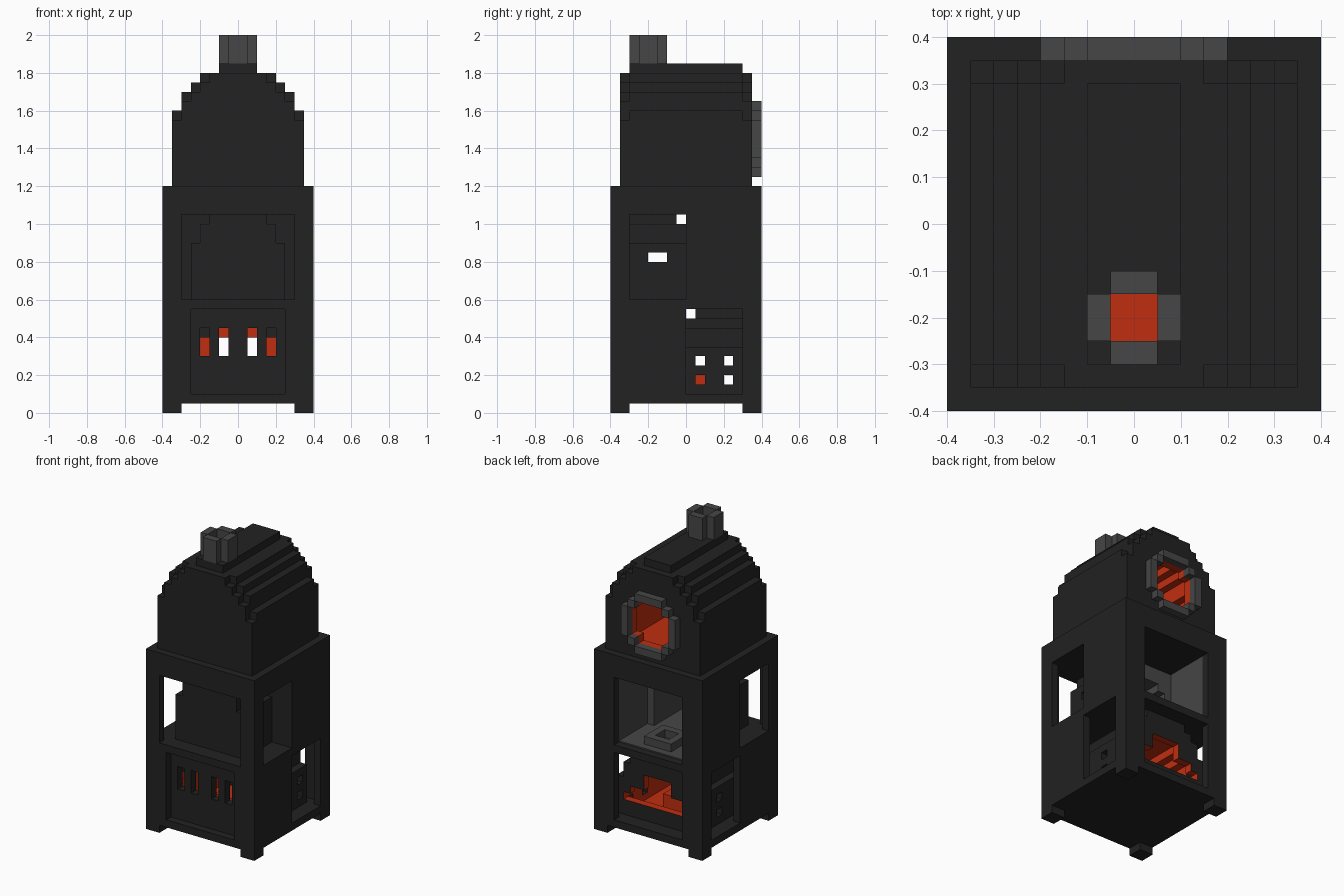
import bpy, bmesh
from mathutils import Vector

old = bpy.data.objects.get("Cube")
if old:
    bpy.data.objects.remove(old, do_unlink=True)


def material(name, rgb):
    m = bpy.data.materials.new(name)
    m.use_nodes = True
    m.diffuse_color = (*rgb, 1)
    m.node_tree.nodes["Principled BSDF"].inputs["Base Color"].default_value = (*rgb, 1)
    return m


DARK = material("charcoal iron", (0.016, 0.016, 0.016))
GREY = material("grey metal", (0.061, 0.061, 0.061))
RED = material("ember red", (0.53, 0.027, 0.005))

AXES = {'x': (1, 2, 0), 'y': (0, 2, 1), 'z': (0, 1, 2)}  # plane u, plane v, depth


def inside(rects, u, v):
    return any(a < u < c and b < v < d for a, b, c, d in rects)


def plate(name, axis, lo, hi, fills, holes=(), mat=DARK, lining=None, lined=()):
    """Extrude the union of fill rectangles minus holes along an axis.
    lined: 'lo', 'hi' or 'holes' picks the faces that get the lining material."""
    iu, iv, iw = AXES[axis]

    def point(u, v, w):
        p = Vector((0, 0, 0))
        p[iu], p[iv], p[iw] = u, v, w
        return p

    rects = list(fills) + list(holes)
    us = sorted({round(k, 4) for r in rects for k in (r[0], r[2])})
    vs = sorted({round(k, 4) for r in rects for k in (r[1], r[3])})
    bm = bmesh.new()
    grid = {}

    def vert(u, v):
        if (u, v) not in grid:
            grid[u, v] = bm.verts.new(point(u, v, lo))
        return grid[u, v]

    for a, c in zip(us, us[1:]):
        for b, d in zip(vs, vs[1:]):
            u, v = (a + c) / 2, (b + d) / 2
            if inside(fills, u, v) and not inside(holes, u, v):
                bm.faces.new([vert(a, b), vert(c, b), vert(c, d), vert(a, d)])
    ext = bmesh.ops.extrude_face_region(bm, geom=bm.faces[:], use_keep_orig=True)
    moved = [g for g in ext["geom"] if isinstance(g, bmesh.types.BMVert)]
    bmesh.ops.translate(bm, verts=moved, vec=point(0, 0, hi - lo))
    bmesh.ops.recalc_face_normals(bm, faces=bm.faces[:])
    # Line the chosen end or the walls of the holes
    for f in bm.faces:
        c, n = f.calc_center_median(), f.normal
        if abs(n[iw]) > 0.5:
            side = 'lo' if c[iw] < (lo + hi) / 2 else 'hi'
            f.material_index = int(side in lined)
        else:
            q = c + n * 0.005
            f.material_index = int('holes' in lined and inside(holes, q[iu], q[iv]))
    me = bpy.data.meshes.new(name)
    bm.to_mesh(me)
    bm.free()
    me.materials.append(mat)
    me.materials.append(lining or mat)
    ob = bpy.data.objects.new(name, me)
    bpy.context.collection.objects.link(ob)
    return ob


def steps(z0, *pairs):
    """Symmetric stepped outline from (half width, top) pairs."""
    return [(-w, z0, w, top) for w, top in pairs]


# Body walls, slabs and feet
plate("front_wall", 'y', -.4, -.35, [(-.4, .05, .4, 1.2)],
      [(-.3, .6, .3, 1.05), (-.25, .1, .25, .55)])
plate("back_wall", 'y', .35, .4, [(-.4, .05, .4, 1.2)],
      [(-.25, .6, .25, 1.05), (-.25, .1, .25, .55)])
for s, side in ((-1, "right"), (1, "left")):
    x0, x1 = sorted((s * .35, s * .4))
    plate(side + "_wall", 'x', x0, x1, [(-.35, .05, .35, 1.2)],
          [(-.3, .6, 0, 1.05), (0, .1, .3, .55)])
    for t, end in ((-1, "front"), (1, "back")):
        a, c = sorted((s * .3, s * .4))
        b, d = sorted((t * .3, t * .4))
        plate(f"{end}_{side}_foot", 'z', 0, .05, [(a, b, c, d)])
core = [(-.35, -.35, .35, .35)]
plate("floor_slab", 'z', .05, .1, core)
plate("middle_slab", 'z', .55, .6, core)
plate("top_slab", 'z', 1.05, 1.2, core)

# Firebox: slotted front, pierced sides, stepped hood, arched mouth at the back
slots = [(x, .3, x + .05, .45) for x in (-.2, -.1, .05, .15)]
plate("firebox_grate", 'y', -.35, -.3, [(-.3, .1, .3, .55)], slots,
      lining=RED, lined=('hi',))
vents = [(y, z, y + .05, z + .05) for y in (.05, .2) for z in (.15, .25)]
for s, side in ((-1, "right"), (1, "left")):
    x0, x1 = sorted((s * .25, s * .3))
    plate(f"firebox_{side}_panel", 'x', x0, x1, [(-.3, .1, .3, .3)], vents,
          lining=RED, lined=('hi' if s < 0 else 'lo',))
hood = ((.3, .35), (.25, .45), (.2, .5))
plate("firebox_hood", 'y', -.3, .25, steps(.3, *hood),
      steps(.3, (.25, .35), (.2, .4), (.15, .45)), lining=RED, lined=('holes',))
plate("firebox_mouth", 'y', .25, .3, steps(.1, (.25, .45), (.2, .5)) + steps(.3, (.3, .35)),
      steps(.2, (.25, .25), (.2, .3), (.1, .4)), lining=RED, lined=('lo', 'holes'))
plate("firebox_cap", 'z', .5, .55, [(-.15, .05, .15, .3)])
plate("ember_bed", 'z', .1, .108, [(-.25, -.3, .25, .25)], mat=RED)
plate("ember_lump", 'z', .1, .2, [(-.1, -.1, .1, .1)], mat=RED)

# Oven chamber: grey lined, open at the back, stepped bulge at the front
outer = steps(.6, (.25, .9), (.2, 1.0))
inner = steps(.6, (.2, .9), (.15, .95))
plate("oven_front", 'y', -.3, -.25, outer, lining=GREY, lined=('hi',))
for s, side in ((-1, "right"), (1, "left")):
    x0, x1 = sorted((s * .2, s * .25))
    plate(f"oven_{side}_side", 'x', x0, x1, [(-.25, .6, 0, .85), (-.25, .8, 0, .9)],
          [(-.2, .8, -.1, .85)], lining=GREY, lined=('hi' if s < 0 else 'lo',))
    a, c = sorted((s * .25, s * .35))
    plate(f"oven_{side}_rear", 'x', a, c, [(.05, .6, .35, 1.05)],
          lining=GREY, lined=('hi' if s < 0 else 'lo',))
plate("oven_roof", 'y', -.25, 0, steps(.9, (.2, 1.0)), steps(.9, (.15, .95)),
      lining=GREY, lined=('holes',))
plate("oven_cap", 'z', 1.0, 1.05, [(-.15, -.3, .15, -.05)])
plate("oven_collar", 'y', 0, .05, [(-.35, .6, .35, 1.05)], inner,
      lining=GREY, lined=('hi', 'holes'))
plate("oven_floor", 'z', .6, .608, [(-.25, .05, .25, .35), (-.2, -.25, .2, .05)], mat=GREY)
plate("oven_tray", 'z', .6, .66, [(-.1, .1, .1, .3)], [(-.05, .15, .05, .25)], GREY)

# Domed head with an ember-lined hollow
plate("dome_shell", 'y', -.3, .3,
      steps(1.2, (.35, 1.6), (.3, 1.7), (.25, 1.75), (.2, 1.8), (.1, 1.85)),
      steps(1.2, (.3, 1.55), (.25, 1.65), (.2, 1.7), (.15, 1.75)),
      lining=RED, lined=('holes',))
end = steps(1.2, (.35, 1.55), (.3, 1.65), (.25, 1.7), (.2, 1.75), (.15, 1.8))
plate("dome_front", 'y', -.35, -.3, end, lining=RED, lined=('hi',))
port = [(-.1, 1.3, .1, 1.6), (-.15, 1.35, .15, 1.55)]
plate("dome_back", 'y', .3, .35, end, port, lining=RED, lined=('lo', 'holes'))
plate("dome_floor", 'z', 1.2, 1.208, [(-.3, -.3, .3, .3)], mat=RED)

# Round port ring and chimney
plate("port_ring", 'y', .35, .4,
      [(-.1, 1.25, .1, 1.65), (-.15, 1.3, .15, 1.6), (-.2, 1.35, .2, 1.55)], port, GREY)
flue = (-.05, -.25, .05, -.15)
plate("chimney", 'z', 1.85, 2.0, [(-.05, -.3, .05, -.1), (-.1, -.25, .1, -.15)], [flue], GREY)
plate("chimney_glow", 'z', 1.85, 1.858, [flue], mat=RED)
